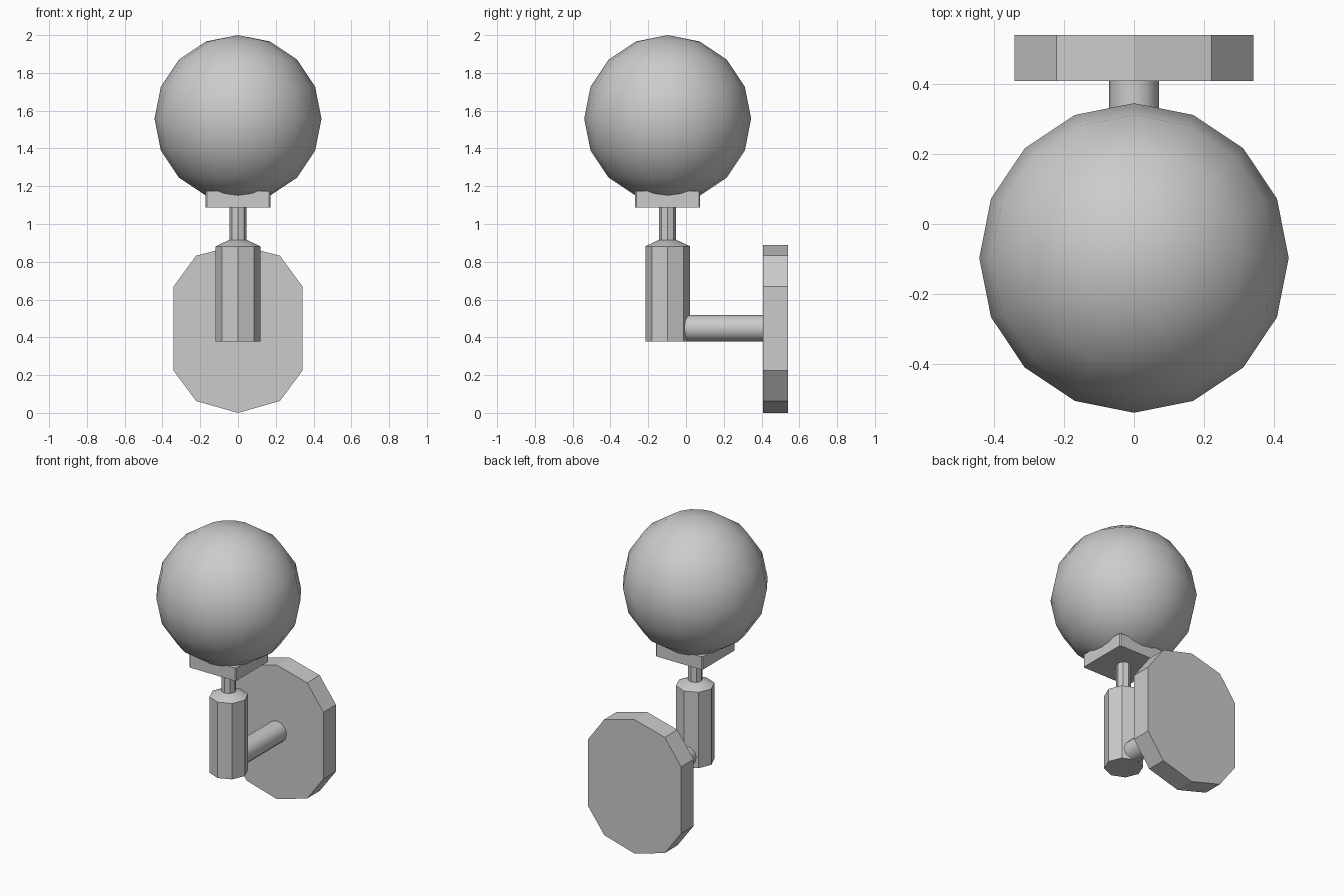
import bpy, bmesh, math
from mathutils import Matrix

cube = bpy.data.objects.get("Cube")
if cube:
    bpy.data.objects.remove(cube)

LAMP_Y = -0.097

grey = bpy.data.materials.new("plain grey")
grey.use_nodes = True
GREY = (0.6, 0.6, 0.6, 1)
grey.diffuse_color = GREY
grey.node_tree.nodes["Principled BSDF"].inputs["Base Color"].default_value = GREY


def finish(name, bm, smooth=None):
    """Turn a bmesh into a named grey object."""
    bmesh.ops.recalc_face_normals(bm, faces=bm.faces)
    mesh = bpy.data.meshes.new(name)
    bm.to_mesh(mesh)
    bm.free()
    mesh.materials.append(grey)
    obj = bpy.data.objects.new(name, mesh)
    bpy.context.collection.objects.link(obj)
    if smooth:
        bpy.ops.object.select_all(action="DESELECT")
        obj.select_set(True)
        bpy.context.view_layer.objects.active = obj
        bpy.ops.object.shade_smooth_by_angle(angle=math.radians(smooth))
    return obj


def prism(bm, sides, r1, r2, z1, z2):
    """Upright prism or cone on the lamp axis."""
    place = Matrix.Translation((0, LAMP_Y, (z1 + z2) / 2))
    bmesh.ops.create_cone(bm, cap_ends=True, segments=sides, radius1=r1,
                          radius2=r2, depth=z2 - z1, matrix=place)


# Globe
bm = bmesh.new()
bmesh.ops.create_uvsphere(bm, u_segments=16, v_segments=8, radius=0.442,
                          matrix=Matrix.Translation((0, LAMP_Y, 1.558)))
finish("globe", bm, 40)

# Square holder under the globe, with slightly cut corners
bm = bmesh.new()
bmesh.ops.create_cube(bm, size=1, matrix=Matrix.Translation((0, LAMP_Y, 1.131))
                      @ Matrix.Diagonal((0.344, 0.344, 0.086, 1)))
uprights = [e for e in bm.edges
            if abs(e.verts[0].co.z - e.verts[1].co.z) > 0.01]
bmesh.ops.bevel(bm, geom=uprights, offset=0.007, segments=1, affect="EDGES")
finish("globe_holder", bm)

# Stem
bm = bmesh.new()
prism(bm, 8, 0.045, 0.045, 0.9, 1.1)
finish("stem", bm)

# Eight-sided body with a sloped shoulder
bm = bmesh.new()
prism(bm, 8, 0.118, 0.118, 0.378, 0.882)
prism(bm, 8, 0.118, 0.05, 0.882, 0.914)
finish("body", bm, 30)

# Arm from the body to the wall plate
bm = bmesh.new()
place = Matrix.Translation((0, 0.17, 0.448)) @ Matrix.Rotation(math.pi / 2, 4, "X")
bmesh.ops.create_cone(bm, cap_ends=True, segments=12, radius1=0.071,
                      radius2=0.071, depth=0.5, matrix=place)
finish("arm", bm, 40)

# Ten-sided wall plate
half = [(0, 0), (0.222, 0.063), (0.342, 0.225),
        (0.342, 0.668), (0.222, 0.832), (0, 0.89)]
outline = half + [(-x, z) for x, z in half[-2:0:-1]]
bm = bmesh.new()
face = bm.faces.new([bm.verts.new((x, 0.408, z)) for x, z in outline])
moved = bmesh.ops.extrude_face_region(bm, geom=[face], use_keep_orig=True)["geom"]
bmesh.ops.translate(bm, vec=(0, 0.132, 0),
                    verts=[v for v in moved if isinstance(v, bmesh.types.BMVert)])
finish("wall_plate", bm)
